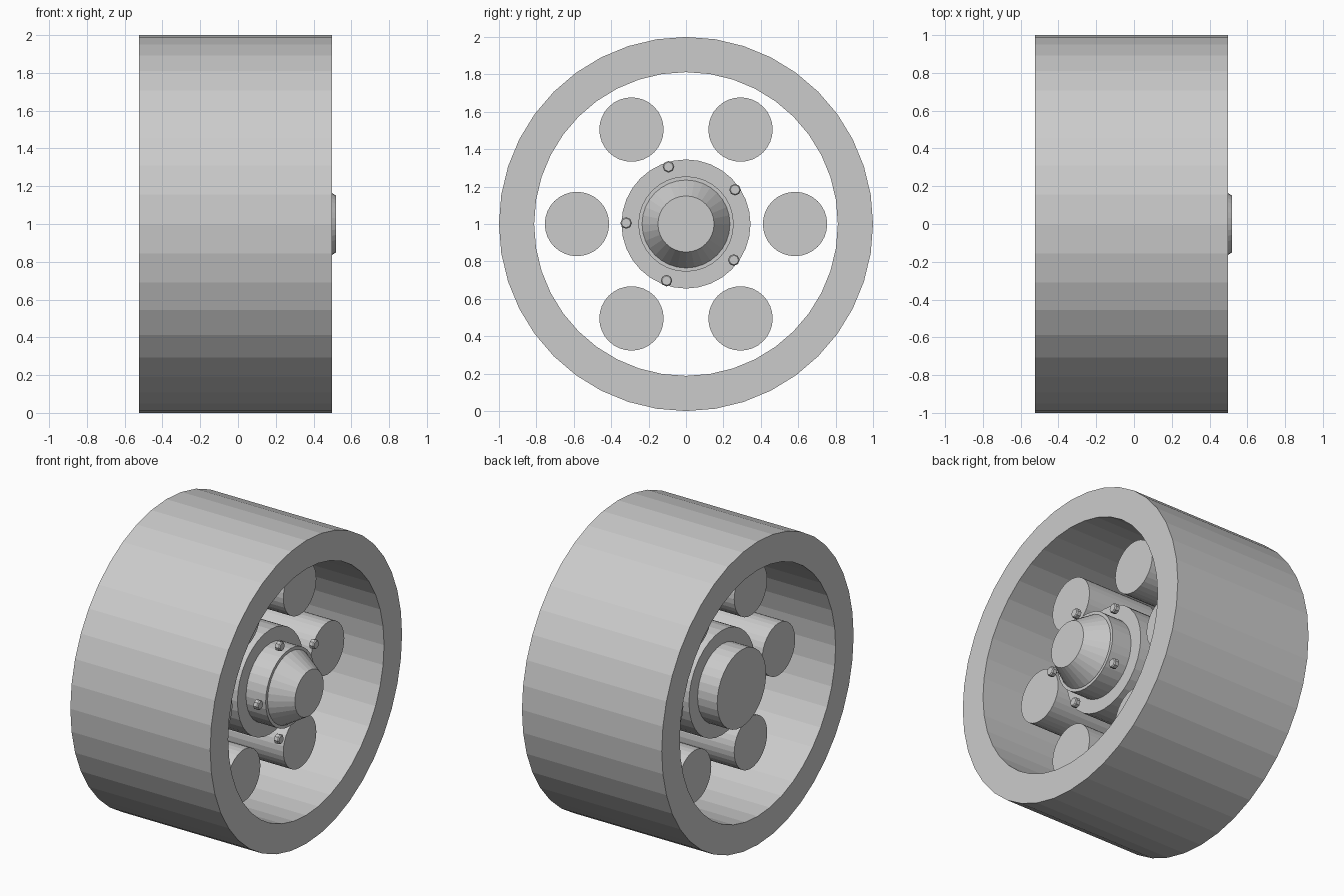
import bpy, bmesh
from math import cos, sin, tau, radians

if "Cube" in bpy.data.objects:
    bpy.data.objects.remove(bpy.data.objects["Cube"])

CX = -0.013   # mid plane of the wheel; the hub cap tip sticks out on +x
CZ = 1.0      # axle height


def lathe(name, profile, sides, y=0.0, z=0.0, closed=False):
    """Revolve (x, radius) points about an axle parallel to x.
    Open profiles get flat end caps, closed ones become a tube."""
    bm = bmesh.new()
    rings = []
    for x, r in profile:
        rings.append([bm.verts.new((CX + x, y + r * cos(tau * i / sides),
                                    CZ + z + r * sin(tau * i / sides)))
                      for i in range(sides)])
    pairs = list(zip(rings, rings[1:]))
    if closed:
        pairs.append((rings[-1], rings[0]))
    for a, b in pairs:
        for i in range(sides):
            j = (i + 1) % sides
            bm.faces.new((a[i], a[j], b[j], b[i]))
    if not closed:
        bm.faces.new(rings[0])
        bm.faces.new(rings[-1])
    bmesh.ops.recalc_face_normals(bm, faces=bm.faces)
    mesh = bpy.data.meshes.new(name)
    bm.to_mesh(mesh)
    bm.free()
    obj = bpy.data.objects.new(name, mesh)
    bpy.context.collection.objects.link(obj)
    return obj


# Outer ring of the wheel
lathe("outer_rim", [(-0.51, 1.0), (0.51, 1.0), (0.51, 0.812), (-0.51, 0.812)],
      40, closed=True)

# Hub flange and the axle running through it
lathe("hub_flange", [(-0.25, 0.345), (0.25, 0.345)], 32)
lathe("axle", [(-0.393, 0.255), (0.393, 0.255)], 32)

# Tapered cap on the +x end of the axle
lathe("hub_cap", [(0.38, 0.235), (0.395, 0.235), (0.533, 0.15)], 32)

# Six rods around the hub
for k in range(6):
    a = tau * k / 6
    lathe(f"rod_{k + 1}", [(-0.255, 0.172), (0.26, 0.172)], 32,
          0.583 * cos(a), 0.583 * sin(a))

# Five small bolts in front of the flange
for k in range(5):
    a = radians(179) + tau * k / 5
    lathe(f"bolt_{k + 1}", [(0.37, 0.031), (0.395, 0.031), (0.402, 0.025)], 8,
          0.32 * cos(a), 0.32 * sin(a))
